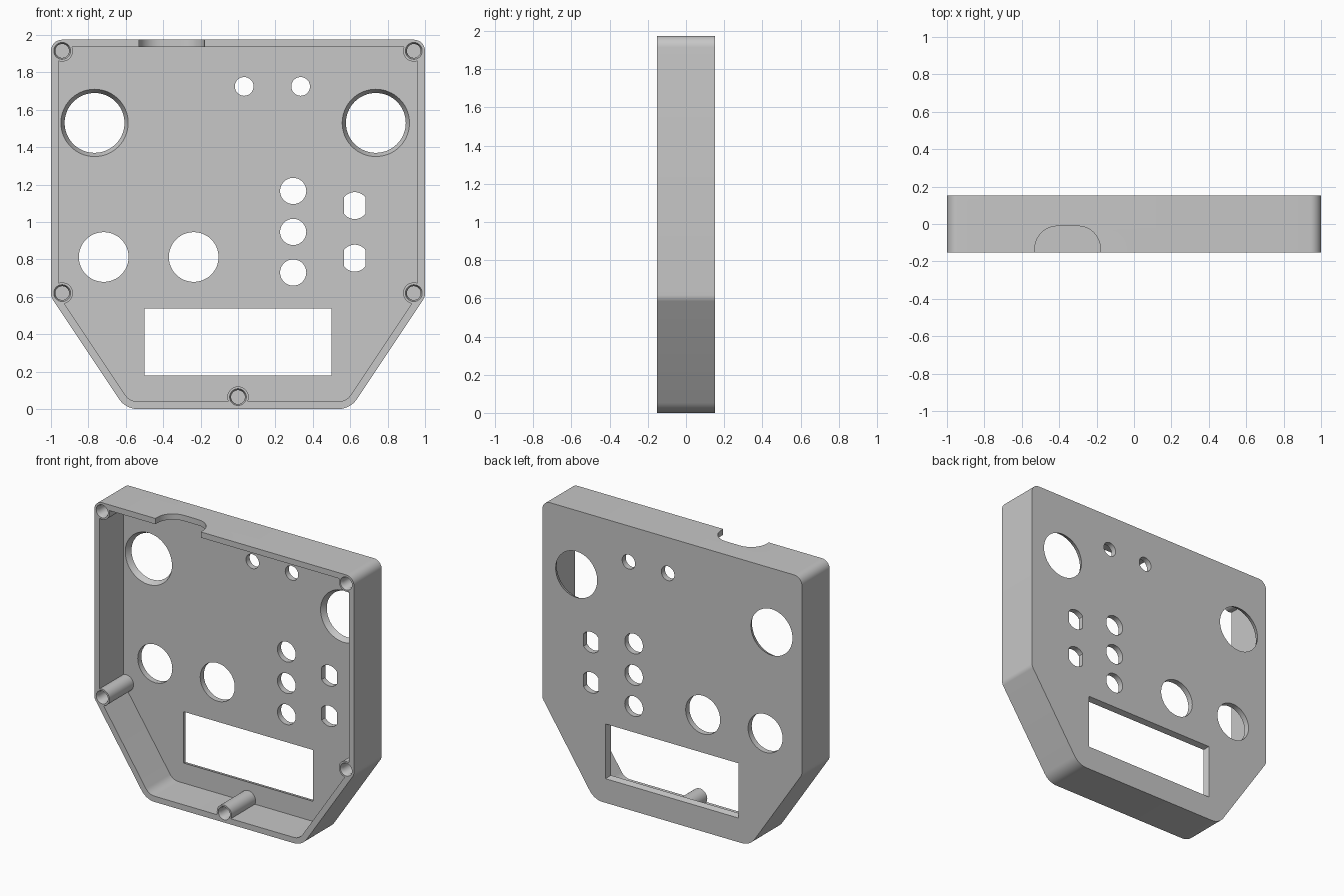
import bpy, bmesh, math
from mathutils import Vector

if "Cube" in bpy.data.objects:
    bpy.data.objects.remove(bpy.data.objects["Cube"], do_unlink=True)

H = 1.975          # height
D = 0.1525         # half depth
FLOOR = 0.1125     # inner face of the back panel

grey = bpy.data.materials.new("light grey plastic")
grey.use_nodes = True
colour = (0.57, 0.57, 0.57, 1)
grey.diffuse_color = colour
grey.node_tree.nodes["Principled BSDF"].inputs["Base Color"].default_value = colour


def rounded(corners, steps=8):
    """Closed outline from (x, y, radius) corners."""
    out = []
    for i, (x, y, r) in enumerate(corners):
        p = Vector((x, y))
        a = (Vector(corners[i - 1][:2]) - p).normalized()
        b = (Vector(corners[(i + 1) % len(corners)][:2]) - p).normalized()
        if r == 0:
            out.append(p)
            continue
        half = a.angle(b) / 2
        centre = p + (a + b).normalized() * (r / math.sin(half))
        start = p + a * (r / math.tan(half)) - centre
        end = p + b * (r / math.tan(half)) - centre
        sweep = math.pi - 2 * half
        for k in range(steps + 1):
            t = k / steps
            v = start * math.sin((1 - t) * sweep) + end * math.sin(t * sweep)
            out.append(centre + v / math.sin(sweep))
    return out


def circle(x, z, r, flat=None, n=48):
    """Circle outline, optionally with flats cut on its two sides."""
    flat = flat or r
    turns = [2 * math.pi * k / n for k in range(n)]
    if flat < r:
        a = math.acos(flat / r)
        turns = [s + a + (math.pi - 2 * a) * k / n for s in (0, math.pi) for k in range(n + 1)]
    return [Vector((x + r * math.cos(t), z + r * math.sin(t))) for t in turns]


def rect(x0, x1, z0, z1):
    return [Vector(p) for p in ((x0, z0), (x1, z0), (x1, z1), (x0, z1))]


def loft(bm, sections, upright=False):
    """Solid through (outline, depth) sections; depth runs along y, or z if upright."""
    rings = []
    for outline, d in sections:
        rings.append([bm.verts.new((p.x, p.y, d) if upright else (p.x, d, p.y)) for p in outline])
    for a, b in zip(rings, rings[1:]):
        n = len(a)
        for i in range(n):
            bm.faces.new((a[i], a[(i + 1) % n], b[(i + 1) % n], b[i]))
    bm.faces.new(rings[0])
    bm.faces.new(rings[-1])


def finish(bm, name):
    bmesh.ops.recalc_face_normals(bm, faces=bm.faces[:])
    mesh = bpy.data.meshes.new(name)
    bm.to_mesh(mesh)
    bm.free()
    mesh.materials.append(grey)
    obj = bpy.data.objects.new(name, mesh)
    bpy.context.collection.objects.link(obj)
    return obj


def activate(obj):
    bpy.ops.object.select_all(action="DESELECT")
    obj.select_set(True)
    bpy.context.view_layer.objects.active = obj


def cut(obj, bm):
    cutter = finish(bm, "cutter")
    cutter.hide_render = True
    mod = obj.modifiers.new("cut", "BOOLEAN")
    mod.operation, mod.solver, mod.object = "DIFFERENCE", "EXACT", cutter
    activate(obj)
    bpy.ops.object.modifier_apply(modifier=mod.name)
    bpy.data.objects.remove(cutter, do_unlink=True)


def mirrored(half):
    """Symmetric outline from the corners of its +x half, bottom to top."""
    return rounded(half + [(-x, z, r) for x, z, r in reversed(half)])


# Housing: outer body and the cavity open at the front
bm = bmesh.new()
outer = mirrored([(0.6, 0, 0.12), (1, 0.6, 0.06), (1, H, 0.06)])
loft(bm, [(outer, -D), (outer, D)])
housing = finish(bm, "housing")

bm = bmesh.new()
inner = mirrored([(0.579, 0.04, 0.08), (0.96, 0.612, 0.02), (0.96, H - 0.04, 0.02)])
loft(bm, [(inner, -0.2), (inner, FLOOR)])
cut(housing, bm)

# Openings in the back panel
bm = bmesh.new()
NEAR, FAR = FLOOR - 0.02, D + 0.02
round_holes = [(0.033, 1.725, 0.05), (0.335, 1.725, 0.05),
               (0.295, 1.166, 0.07), (0.295, 0.947, 0.07), (0.295, 0.73, 0.07),
               (-0.718, 0.813, 0.133), (-0.237, 0.813, 0.133)]
for x, z, r in round_holes:
    loft(bm, [(circle(x, z, r), NEAR), (circle(x, z, r), FAR)])
for z in (1.088, 0.807):                      # flat-sided holes
    slot = circle(0.624, z, 0.072, flat=0.058, n=16)
    loft(bm, [(slot, NEAR), (slot, FAR)])
for x in (-0.767, 0.737):                     # tapered large holes
    loft(bm, [(circle(x, 1.53, 0.19, n=64), NEAR), (circle(x, 1.53, 0.15, n=64), FAR)])
loft(bm, [(rect(-0.494, 0.494, 0.186, 0.531), NEAR),   # display window, flared outward
          (rect(-0.518, 0.518, 0.162, 0.555), FAR)])
cut(housing, bm)

# Cable notch in the top wall
bm = bmesh.new()
notch = rounded([(-0.53, -0.2, 0), (-0.18, -0.2, 0), (-0.18, -0.011, 0.12), (-0.53, -0.011, 0.12)])
loft(bm, [(notch, 1.9), (notch, 2.05)], upright=True)
cut(housing, bm)

# Screw posts: seats cut in the wall, then hollow posts set into them
posts = {"top_right_post": (-0.94, 1.915), "top_left_post": (0.94, 1.915),
         "lower_right_post": (-0.94, 0.62), "lower_left_post": (0.94, 0.62),
         "bottom_post": (0, 0.064)}
R = 0.057
bm = bmesh.new()
for x, z in posts.values():
    loft(bm, [(circle(x, z, R), -0.2), (circle(x, z, R), FLOOR - 0.002)])
cut(housing, bm)

parts = [housing]
for name, (x, z) in posts.items():
    bm = bmesh.new()
    profile = [(R, FLOOR + 0.005), (R, -D), (0.045, -D), (0.037, -D + 0.02), (0.037, 0.08)]
    loft(bm, [(circle(x, z, r), y) for r, y in profile])
    parts.append(finish(bm, name))

for part in parts:
    activate(part)
    bpy.ops.object.shade_smooth_by_angle(angle=math.radians(25))
